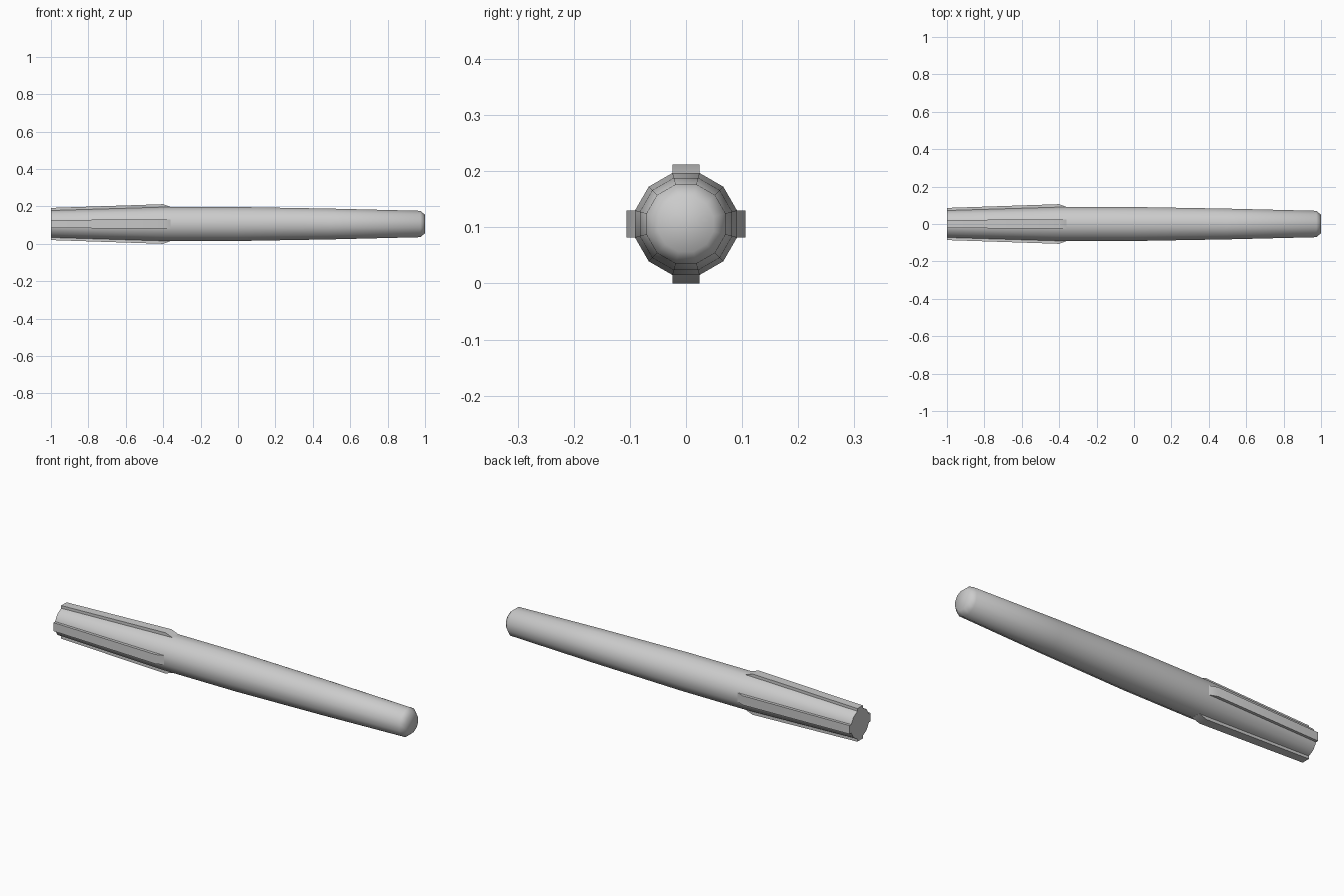
import bpy, bmesh, math
from mathutils import Matrix, Vector

if "Cube" in bpy.data.objects:
    bpy.data.objects.remove(bpy.data.objects["Cube"])

AXIS_Z = 0.106
SIDES = 12


def finish(name, bm):
    bmesh.ops.recalc_face_normals(bm, faces=bm.faces)
    mesh = bpy.data.meshes.new(name)
    bm.to_mesh(mesh)
    bm.free()
    obj = bpy.data.objects.new(name, mesh)
    obj.location.z = AXIS_Z
    bpy.context.collection.objects.link(obj)
    bpy.ops.object.select_all(action='DESELECT')
    obj.select_set(True)
    bpy.context.view_layer.objects.active = obj
    bpy.ops.object.shade_smooth_by_angle(angle=math.radians(55))
    return obj


# Tapered twelve-sided body with a rounded tip: (x, radius)
profile = [(-1.0, 0.076), (-0.38, 0.094), (0.0, 0.094), (0.5, 0.085),
           (0.975, 0.073), (1.0, 0.051)]
bm = bmesh.new()
rings = []
for x, r in profile:
    ring = []
    for i in range(SIDES):
        a = 2 * math.pi * (i + 0.5) / SIDES
        ring.append(bm.verts.new((x, r * math.cos(a), r * math.sin(a))))
    rings.append(ring)
for a, b in zip(rings, rings[1:]):
    for i in range(SIDES):
        j = (i + 1) % SIDES
        bm.faces.new((a[i], a[j], b[j], b[i]))
bm.faces.new(rings[0])
bm.faces.new(rings[-1])
finish("body", bm)

# Four raised ribs on the rear: (x, height above axis, half width)
outline = [(-1.0, 0.05, 0.022), (-1.0, 0.086, 0.022), (-0.40, 0.106, 0.024),
           (-0.36, 0.091, 0.024), (-0.36, 0.06, 0.024)]
for k, name in enumerate(("top_rib", "front_rib", "bottom_rib", "back_rib")):
    turn = Matrix.Rotation(k * math.pi / 2, 3, 'X')
    bm = bmesh.new()
    left, right = [[bm.verts.new(turn @ Vector((x, s * w, h))) for x, h, w in outline]
                   for s in (-1, 1)]
    bm.faces.new(left)
    bm.faces.new(right)
    n = len(outline)
    for i in range(n):
        j = (i + 1) % n
        bm.faces.new((left[i], left[j], right[j], right[i]))
    finish(name, bm)
